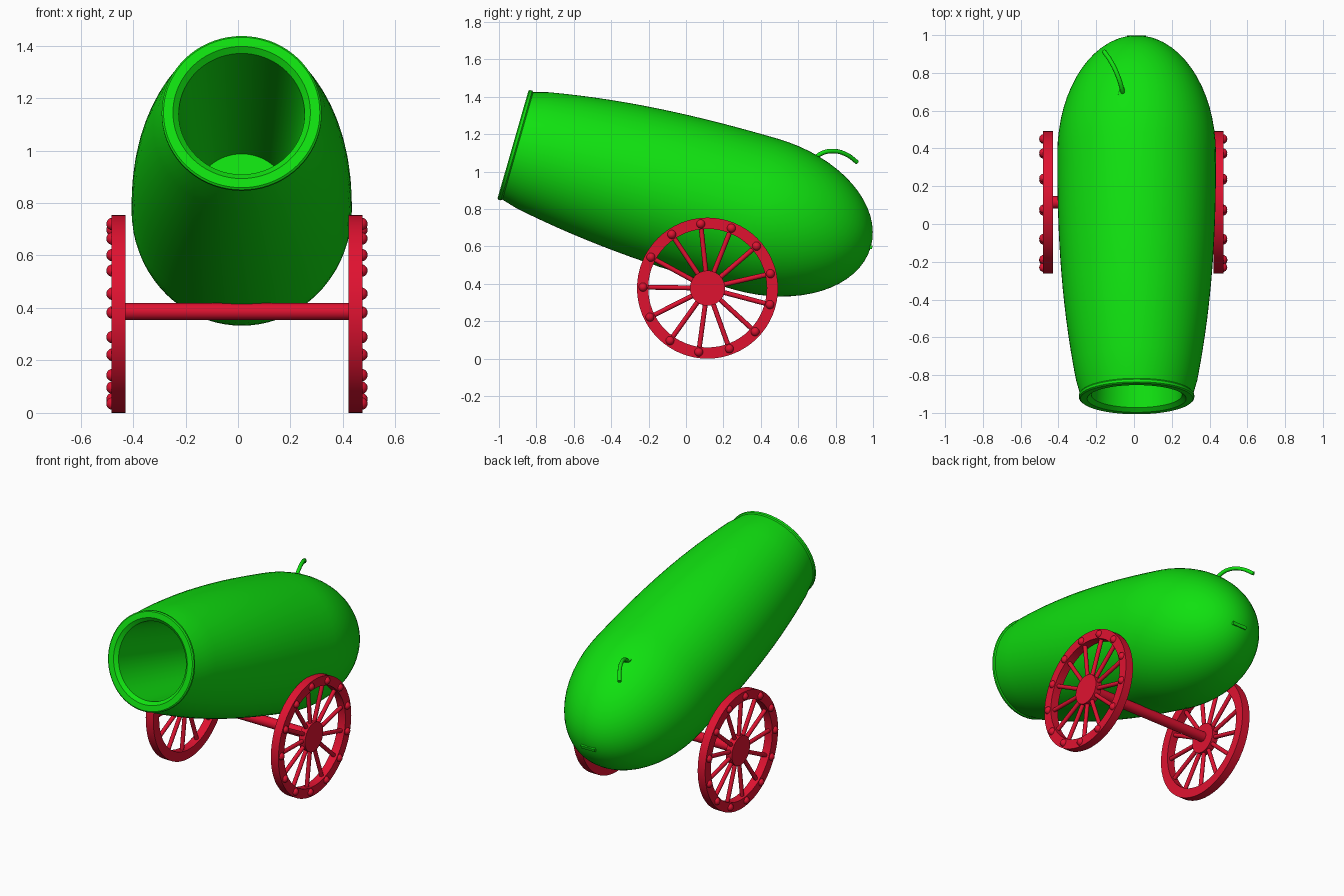
import bpy, bmesh, math
from mathutils import Vector, Matrix

if "Cube" in bpy.data.objects:
    bpy.data.objects.remove(bpy.data.objects["Cube"])

def material(name, color):
    m = bpy.data.materials.new(name)
    m.diffuse_color = (*color, 1)
    m.use_nodes = True
    m.node_tree.nodes["Principled BSDF"].inputs["Base Color"].default_value = m.diffuse_color
    return m

GREEN = material("bright green", (0.005, 0.75, 0.005))
RED = material("crimson red", (0.74, 0.006, 0.03))

def finish(bm, name, mat, smooth=True):
    bmesh.ops.recalc_face_normals(bm, faces=bm.faces)
    mesh = bpy.data.meshes.new(name)
    bm.to_mesh(mesh)
    bm.free()
    ob = bpy.data.objects.new(name, mesh)
    bpy.context.collection.objects.link(ob)
    mesh.materials.append(mat)
    if smooth:
        bpy.ops.object.select_all(action='DESELECT')
        ob.select_set(True)
        bpy.context.view_layer.objects.active = ob
        bpy.ops.object.shade_smooth_by_angle(angle=math.radians(35))
    return ob

def lathe(profile, matrix, steps=72, closed=False):
    """Spin (radius, height) points around local z, then place by matrix."""
    bm = bmesh.new()
    verts = [bm.verts.new((r, 0, h)) for r, h in profile]
    edges = [bm.edges.new(p) for p in zip(verts, verts[1:])]
    if closed:
        edges.append(bm.edges.new((verts[-1], verts[0])))
    bmesh.ops.spin(bm, geom=verts + edges, cent=(0, 0, 0), axis=(0, 0, 1),
                   angle=2 * math.pi, steps=steps)
    bmesh.ops.remove_doubles(bm, verts=bm.verts, dist=1e-5)
    bmesh.ops.transform(bm, matrix=matrix, verts=bm.verts)
    return bm

def add_rod(bm, a, b, radius, segments=12):
    a, b = Vector(a), Vector(b)
    rot = (b - a).to_track_quat('Z', 'Y').to_matrix().to_4x4()
    bmesh.ops.create_cone(bm, cap_ends=True, segments=segments, radius1=radius,
                          radius2=radius, depth=(b - a).length,
                          matrix=Matrix.Translation((a + b) / 2) @ rot)

# Barrel: local z runs from the muzzle to the breech
TILT = math.radians(16)
BX = 0.014
muzzle = Matrix.Translation((BX, -0.925, 1.145)) @ Matrix.Rotation(-math.pi / 2 - TILT, 4, 'X')
if (muzzle.to_3x3() @ Vector((0, 0, 1))).y < 0:
    muzzle = muzzle @ Matrix.Rotation(math.pi, 4, 'X')
LENGTH, WIDEST, R = 1.99, 1.35, 0.42

outline = [(0, 1.2), (0.18, 1.2), (0.24, 0.02), (0.262, 0), (0.298, 0),
           (0.305, 0.006), (0.305, 0.02), (0.299, 0.027)]
for i in range(1, 17):
    t = 0.027 + (WIDEST - 0.027) * i / 16
    outline.append((R - 0.12 * ((WIDEST - t) / WIDEST) ** 2.4, t))
for i in range(1, 17):
    a = math.pi / 2 * i / 16
    outline.append((R * math.cos(a) if i < 16 else 0, WIDEST + (LENGTH - WIDEST) * math.sin(a)))
finish(lathe(outline, muzzle), "barrel", GREEN)

# Small bar on the breech tip
bm = bmesh.new()
bmesh.ops.create_cube(bm, size=1, matrix=muzzle @ Matrix.Translation((0, 0, LENGTH))
                      @ Matrix.Diagonal((0.1, 0.02, 0.016, 1)))
finish(bm, "breech_bar", GREEN, False)

# Fuse: curved round cord with a small collar at its base
cu = bpy.data.curves.new("fuse", 'CURVE')
cu.dimensions = '3D'
cu.bevel_depth = 0.012
cu.bevel_resolution = 2
cu.use_fill_caps = True
cu.resolution_u = 6
points = [(-0.057, 0.68, 1.06), (-0.065, 0.72, 1.095), (-0.088, 0.79, 1.11),
          (-0.122, 0.86, 1.09), (-0.16, 0.915, 1.05)]
sp = cu.splines.new('BEZIER')
sp.bezier_points.add(len(points) - 1)
for p, co in zip(sp.bezier_points, points):
    p.co = co
    p.handle_left_type = p.handle_right_type = 'AUTO'
cu.materials.append(GREEN)
bpy.context.collection.objects.link(bpy.data.objects.new("fuse", cu))
bm = bmesh.new()
add_rod(bm, (-0.057, 0.68, 1.05), (-0.057, 0.69, 1.085), 0.027, 16)
finish(bm, "fuse_collar", GREEN)

# Wheels: rim, hub, thirteen spokes and outer rivets on each side
CY, CZ, COUNT = 0.115, 0.377, 13
X0 = -0.004
for side, label in ((-1, "left"), (1, "right")):
    x_in, x_out = X0 + side * 0.425, X0 + side * 0.479
    x_mid = (x_in + x_out) / 2
    place = Matrix.Translation((x_mid, CY, CZ)) @ Matrix.Rotation(math.pi / 2, 4, 'Y')
    w = 0.027
    finish(lathe([(0.317, -w), (0.377, -w), (0.377, w), (0.317, w)], place, 64, True),
           label + "_rim", RED)
    finish(lathe([(0, -0.022), (0.094, -0.022), (0.094, 0.022), (0, 0.022)], place, 40),
           label + "_hub", RED)
    spokes, rivets = bmesh.new(), bmesh.new()
    for i in range(COUNT):
        a = math.radians(96) + 2 * math.pi * i / COUNT
        c, s = math.cos(a), math.sin(a)
        add_rod(spokes, (x_mid, CY + 0.07 * c, CZ + 0.07 * s),
                (x_mid, CY + 0.33 * c, CZ + 0.33 * s), 0.013)
        bmesh.ops.create_uvsphere(rivets, u_segments=16, v_segments=10, radius=0.024,
                                  matrix=Matrix.Translation((x_out - side * 0.005,
                                                             CY + 0.345 * c, CZ + 0.345 * s)))
    finish(spokes, label + "_spokes", RED)
    finish(rivets, label + "_rivets", RED)

# Axle joining the two hubs
bm = bmesh.new()
add_rod(bm, (X0 - 0.45, CY, CZ + 0.009), (X0 + 0.45, CY, CZ + 0.009), 0.032, 32)
finish(bm, "axle", RED)
